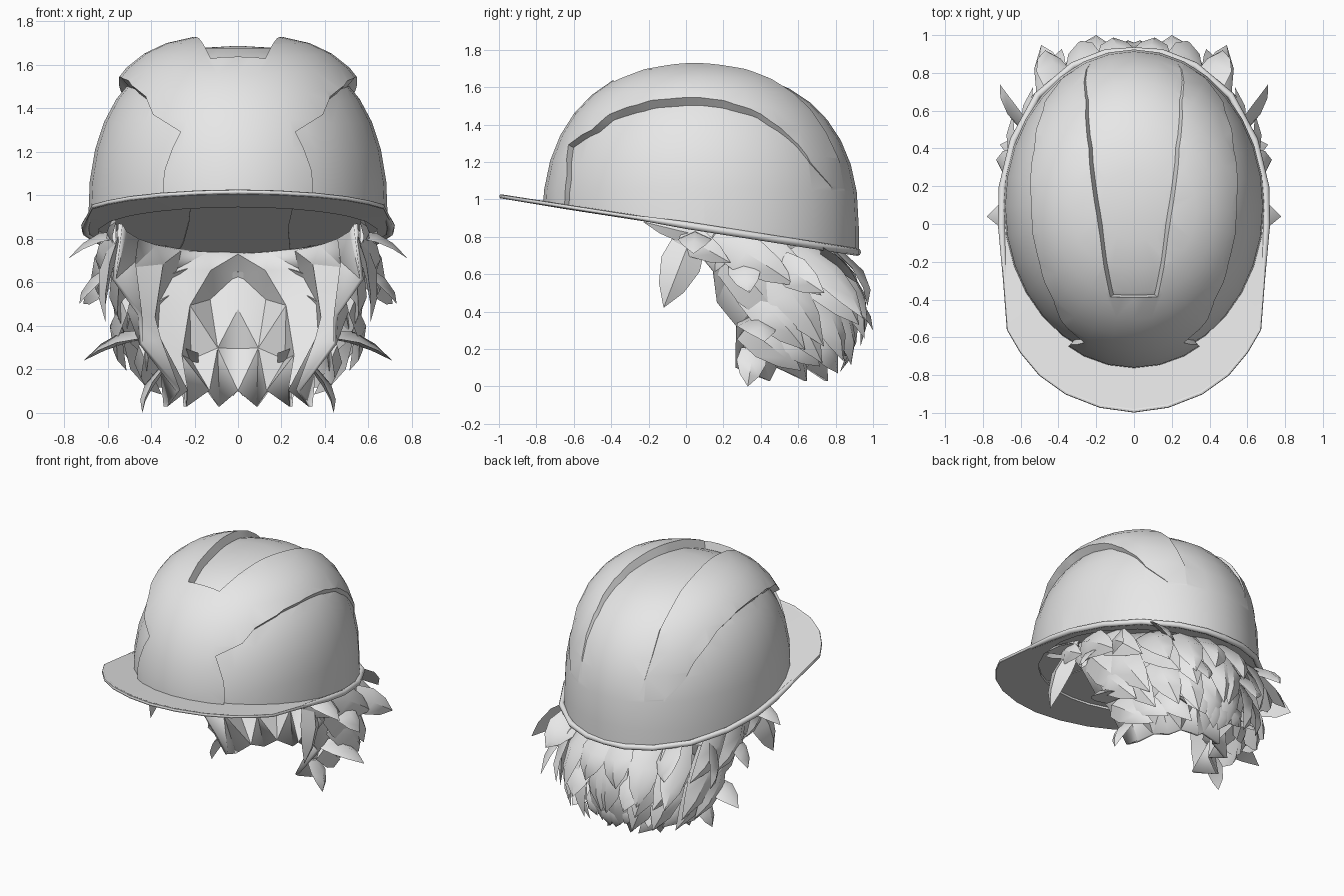
import bpy, bmesh, math, random
from mathutils import Vector

if "Cube" in bpy.data.objects:
    bpy.data.objects.remove(bpy.data.objects["Cube"], do_unlink=True)
random.seed(5)

grey = bpy.data.materials.new("light_grey")
grey.use_nodes = True
colour = (0.8, 0.8, 0.8, 1)
grey.diffuse_color = colour
grey.node_tree.nodes["Principled BSDF"].inputs["Base Color"].default_value = colour

TILT = 0.155


def rim_z(y):
    return 0.862 - TILT * y


def make(name, bm):
    bmesh.ops.recalc_face_normals(bm, faces=bm.faces)
    mesh = bpy.data.meshes.new(name)
    bm.to_mesh(mesh)
    bm.free()
    mesh.materials.append(grey)
    ob = bpy.data.objects.new(name, mesh)
    bpy.context.collection.objects.link(ob)
    return ob


def activate(ob):
    bpy.ops.object.select_all(action="DESELECT")
    ob.select_set(True)
    bpy.context.view_layer.objects.active = ob


def smooth(ob, degrees):
    activate(ob)
    bpy.ops.object.shade_smooth_by_angle(angle=math.radians(degrees))


def combine(ob, other, operation):
    mod = ob.modifiers.new("combine", "BOOLEAN")
    mod.operation, mod.solver, mod.object = operation, "EXACT", other
    activate(ob)
    bpy.ops.object.modifier_apply(modifier=mod.name)
    bpy.data.objects.remove(other, do_unlink=True)


def bridge(bm, a, b):
    for i in range(len(a)):
        j = (i + 1) % len(a)
        bm.faces.new((a[i], a[j], b[j], b[i]))


def dome(name, half, front, back, height, side_power, cut, sides=32, steps=9):
    """Rounded closed dome, squarer at the sides, cut flat along the tilted rim."""
    bm = bmesh.new()
    mid, depth = (front + back) / 2, (back - front) / 2
    rings = []
    for k in range(-1, steps):
        e = max(k, 0) / steps * math.pi / 2
        ring = []
        for i in range(sides):
            a = math.tau * i / sides
            n = 2.35 + side_power * math.cos(a) ** 2
            r = math.cos(e) ** (2 / n)
            z = 0.5 if k < 0 else 0.85 + height * math.sin(e) ** (2 / n)
            ring.append(bm.verts.new((half * r * math.cos(a), mid + depth * r * math.sin(a), z)))
        rings.append(ring)
    for a, b in zip(rings, rings[1:]):
        bridge(bm, a, b)
    bm.faces.new(rings[0])
    top = bm.verts.new((0, mid, 0.85 + height))
    for i in range(sides):
        bm.faces.new((rings[-1][i], rings[-1][(i + 1) % sides], top))
    res = bmesh.ops.bisect_plane(bm, geom=bm.verts[:] + bm.edges[:] + bm.faces[:],
                                 plane_co=(0, 0, rim_z(0) + cut),
                                 plane_no=(0, TILT, 1), clear_inner=True)
    edges = [g for g in res["geom_cut"] if isinstance(g, bmesh.types.BMEdge)]
    bmesh.ops.holes_fill(bm, edges=edges)
    return make(name, bm)


def flared_cutter(name, points, axis, flare, sign=1):
    """Cutter through an outline on the shell, widening outwards along the axis."""
    bm = bmesh.new()
    pts = [Vector(p) for p in points]
    low, high = [], []
    for i, p in enumerate(pts):
        out = (pts[(i + 1) % len(pts)] - pts[i - 1]).cross(axis).normalized() * flare + axis
        for ring, reach in ((low, -0.12), (high, 0.5)):
            q = p + out * reach
            ring.append(bm.verts.new((q.x * sign, q.y, q.z)))
    bridge(bm, low, high)
    bm.faces.new(low)
    bm.faces.new(high)
    bmesh.ops.triangulate(bm, faces=bm.faces)
    return make(name, bm)


# Helmet shell: raised crown with sunken side panels and a sunken centre channel
shell = dome("helmet_shell", 0.70, -0.77, 0.92, 0.888, 0.5, cut=0)
side_outline = [(0.36, 0.8, 0.5), (0.36, 0.77, 1.06), (0.48, 0.6, 1.29), (0.53, 0.4, 1.46),
                (0.56, 0.2, 1.545), (0.56, 0, 1.57), (0.51, -0.2, 1.535), (0.41, -0.4, 1.44),
                (0.26, -0.625, 1.29), (0.34, -0.64, 1.0), (0.34, -0.64, 0.5)]
for sign in (1, -1):
    combine(shell, flared_cutter("side_cutter", side_outline, Vector((1, 0, 0)), 1.2, sign),
            "DIFFERENCE")
channel_half = [(0.13, -0.39, 1.645), (0.2, 0.05, 1.735), (0.24, 0.4, 1.67),
                (0.258, 0.65, 1.51), (0.265, 0.86, 1.17), (0.265, 1.0, 1.1)]
channel = channel_half + [(-x, y, z) for x, y, z in reversed(channel_half)]
combine(shell, flared_cutter("channel_cutter", channel, Vector((0, 0, 1)), 0.4), "DIFFERENCE")
combine(shell, dome("panel_core", 0.69, -0.735, 0.924, 0.838, 0.2, cut=0.004), "UNION")
smooth(shell, 28)

# Brim: flat tilted ring, long at the front
half_outline = [(0, -0.995), (0.18, -0.97), (0.36, -0.9), (0.5, -0.8), (0.6, -0.68), (0.67, -0.56),
                (0.69, -0.3), (0.715, 0), (0.71, 0.2), (0.65, 0.45), (0.52, 0.69), (0.33, 0.85),
                (0.15, 0.92), (0, 0.93)]
outline = half_outline + [(-x, y) for x, y in half_outline[-2:0:-1]]


def inner_point(x, y):
    a = math.atan2((y - 0.08) / 0.85, x / 0.7)
    return 0.645 * math.cos(a), 0.09 + 0.72 * math.sin(a)


bm = bmesh.new()
loops = []
for inside, lift in ((0, 0.01), (1, 0.014), (1, -0.014), (0, -0.01)):
    pts = [inner_point(*p) if inside else p for p in outline]
    loops.append([bm.verts.new((x, y, rim_z(y) + lift)) for x, y in pts])
for i in range(4):
    bridge(bm, loops[i], loops[(i + 1) % 4])
smooth(make("brim", bm), 30)

# Rolled bead along the sides and back of the rim, thinning towards the front
bm = bmesh.new()
rings = []
for i, (x, y) in enumerate(outline):
    x0, y0 = outline[i - 1]
    x1, y1 = outline[(i + 1) % len(outline)]
    out = Vector((y1 - y0, x0 - x1, 0)).normalized()
    r = 0.02 if y > -0.3 else 0.011
    centre = Vector((x, y, rim_z(y))) - out * r * 0.7
    rings.append([bm.verts.new(centre + out * r * math.cos(a) + Vector((0, 0, r * math.sin(a))))
                  for a in [math.tau * k / 8 for k in range(8)]])
for i in range(len(rings)):
    bridge(bm, rings[i - 1], rings[i])
smooth(make("rim_bead", bm), 50)

# Hair: half a curtain around the back of the head, mirrored
# Each level: height, half width, front y, back y
levels = [(0.86, 0.55, -0.06, 0.8), (0.6, 0.54, 0.18, 0.84),
          (0.35, 0.45, 0.22, 0.82), (0.1, 0.32, 0.3, 0.74)]


def curtain_point(s, angle):
    k = min(int(s * 3), 2)
    f = s * 3 - k
    z, half, front, back = [u + (v - u) * f for u, v in zip(levels[k], levels[k + 1])]
    y = front + (back - front) * math.cos(angle)
    if s < 1 / 3:
        z += (rim_z(y) - 0.86) * (1 - f)
    return Vector((half * math.sin(angle), y, z))


def mirrored(ob):
    mod = ob.modifiers.new("mirror", "MIRROR")
    mod.use_clip = True


bm = bmesh.new()
rows = []
columns, levels_down = 6, 4
for r in range(levels_down + 1):
    row = []
    for c in range(columns + 1):
        p = curtain_point(r / levels_down, c / columns * math.pi / 2)
        if 0 < r:
            push = 0.035 if (r + c) % 2 else -0.035
            p += Vector((push * math.sin(c / 4), push, random.uniform(-0.05, 0.05)))
        if r == levels_down:
            p.z = 0.03 if c % 2 else 0.1
        if c == 0:
            p.x = 0
        row.append(bm.verts.new(p))
    rows.append(row)
for a, b in zip(rows, rows[1:]):
    for c in range(columns):
        bm.faces.new((a[c], a[c + 1], b[c + 1], b[c]))
bmesh.ops.triangulate(bm, faces=bm.faces)
base = make("hair_base", bm)
mirrored(base)
base.modifiers.new("thickness", "SOLIDIFY").thickness = 0.02
smooth(base, 25)


def lock(bm, root, tip, normal, width, bulge):
    """Pointed tuft with a ridged front and flat back, bowed outwards."""
    across = (tip - root).cross(normal).normalized()
    rings = []
    for t, w in ((0, 0.8), (0.35, 1), (0.7, 0.65)):
        c = root.lerp(tip, t) + normal * bulge * math.sin(math.pi * t)
        rings.append([bm.verts.new(c + v) for v in
                      (across * width * w, normal * width * w * 0.45, -across * width * w)])
    for a, b in zip(rings, rings[1:]):
        bridge(bm, a, b)
    end = bm.verts.new(tip)
    for i in range(3):
        bm.faces.new((rings[-1][i], rings[-1][(i + 1) % 3], end))
    bm.faces.new(rings[0])


# Rows of long tufts swept down and back: level, count, drop, flick outwards, width
bm = bmesh.new()
for s, count, drop, flick, width in ((0.04, 5, 0.33, 0.13, 0.11), (0.22, 5, 0.4, 0.12, 0.12),
                                     (0.45, 5, 0.34, 0.08, 0.11), (0.72, 5, 0.2, 0.05, 0.09)):
    for i in range(count):
        angle = (i + random.uniform(0.25, 0.75)) / count * math.pi / 2
        root = curtain_point(s, angle)
        normal = Vector((math.sin(angle), math.cos(angle), 0))
        length = drop * random.uniform(0.8, 1.2)
        # Lower down, tufts follow the curtain inwards before flicking out
        below = curtain_point(min(s + length * 1.2, 1), angle)
        tip = Vector((below.x, below.y, root.z - length))
        tip += normal * flick * random.uniform(0.7, 1.4)
        tip += Vector((random.uniform(-0.08, 0.06), 0.25 * math.sin(angle), 0))
        tip = Vector((min(max(tip.x, 0.02), 0.74), min(tip.y, 0.97), max(tip.z, 0.015)))
        lock(bm, root, tip, normal, width, 0.045)
# Sideburn tufts, side flicks and the rearmost and lowest tips
side, up, rear = Vector((1, 0, 0)), Vector((0, 0, 1)), Vector((0, 1, 0))
for root, tip, normal, width in (((0.55, 0.02, 0.78), (0.61, -0.12, 0.42), side, 0.11),
                                 ((0.56, 0.1, 0.8), (0.56, -0.23, 0.88), side, 0.06),
                                 ((0.56, -0.04, 0.82), (0.64, 0.24, 0.66), side, 0.08),
                                 ((0.56, 0.05, 0.8), (0.78, 0.04, 0.71), up, 0.09),
                                 ((0.56, 0.3, 0.68), (0.73, 0.34, 0.5), side, 0.09),
                                 ((0.56, 0.5, 0.66), (0.71, 0.74, 0.5), side, 0.09),
                                 ((0.44, 0.36, 0.34), (0.71, 0.42, 0.24), up, 0.11),
                                 ((0.22, 0.8, 0.55), (0.2, 1.0, 0.3), rear, 0.11),
                                 ((0.4, 0.72, 0.72), (0.47, 0.92, 0.55), rear, 0.1),
                                 ((0.25, 0.65, 0.3), (0.3, 0.86, 0.16), rear, 0.09),
                                 ((0.34, 0.36, 0.2), (0.44, 0.33, 0), side, 0.08)):
    lock(bm, Vector(root), Vector(tip), normal, width, 0.02)
tufts = make("hair_tufts", bm)
mirrored(tufts)
smooth(tufts, 45)
